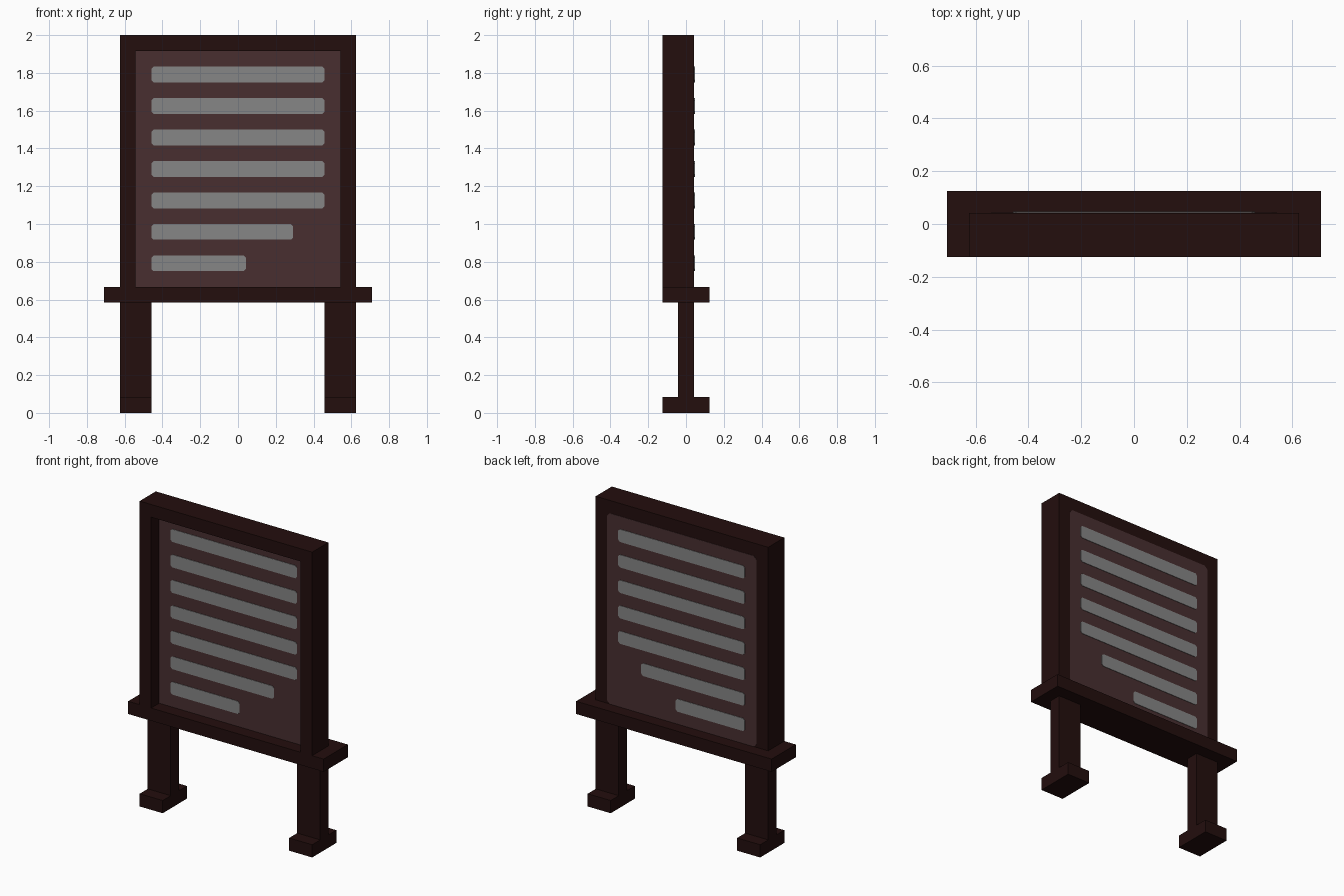
import bpy, bmesh
from mathutils import Vector

cube = bpy.data.objects.get("Cube")
if cube:
    bpy.data.objects.remove(cube, do_unlink=True)

U = 2 / 24  # building module: the board is 24 modules tall


def material(name, srgb):
    lin = [((c / 255 + 0.055) / 1.055) ** 2.4 if c > 10 else c / 255 / 12.92 for c in srgb]
    mat = bpy.data.materials.new(name)
    mat.use_nodes = True
    mat.diffuse_color = (*lin, 1)
    bsdf = mat.node_tree.nodes["Principled BSDF"]
    bsdf.inputs["Base Color"].default_value = (*lin, 1)
    bsdf.inputs["Roughness"].default_value = 0.9
    return mat


DARK = material("dark wood", (35, 14, 13))
PANEL = material("brown panel", (72, 47, 48))
GREY = material("grey lines", (134, 134, 134))


def box(name, mat, x, y, z, chamfer=0):
    """Box between (low, high) limits; chamfer cuts the four edges that run along y."""
    lo, hi = Vector((x[0], y[0], z[0])), Vector((x[1], y[1], z[1]))
    bm = bmesh.new()
    bmesh.ops.create_cube(bm, size=1)
    for v in bm.verts:
        v.co = [(l + h) / 2 + c * (h - l) for l, h, c in zip(lo, hi, v.co)]
    if chamfer:
        edges = [e for e in bm.edges
                 if abs(e.verts[0].co.x - e.verts[1].co.x) < 1e-6
                 and abs(e.verts[0].co.z - e.verts[1].co.z) < 1e-6]
        bmesh.ops.bevel(bm, geom=edges, offset=chamfer, segments=1, affect='EDGES')
    bmesh.ops.recalc_face_normals(bm, faces=bm.faces)
    mesh = bpy.data.meshes.new(name)
    bm.to_mesh(mesh)
    bm.free()
    mesh.materials.append(mat)
    obj = bpy.data.objects.new(name, mesh)
    bpy.context.collection.objects.link(obj)
    return obj


def units(*values):
    return [v * U for v in values]


# Legs, feet and frame stiles, mirrored left and right
for side, s in (("left", 1), ("right", -1)):
    leg_x = sorted(units(s * 5.5, s * 7.5))
    box(side + "_foot", DARK, leg_x, units(-1.5, 1.5), units(0, 1))
    box(side + "_leg", DARK, leg_x, units(-0.5, 0.5), units(1, 7))
    box(side + "_stile", DARK, sorted(units(s * 6.5, s * 7.5)), units(-1.5, 0.5), units(8, 24))

# Shelf and top rail
box("shelf", DARK, units(-8.5, 8.5), units(-1.5, 1.5), units(7, 8))
box("top_rail", DARK, units(-6.5, 6.5), units(-1.5, 0.5), units(23, 24))

# Panel recessed at the front, with a dark back behind a clipped-corner inlay
panel = box("panel", PANEL, units(-6.5, 6.5), units(-0.5, 0.5), units(8, 23))
panel.data.materials.append(DARK)
for face in panel.data.polygons:
    if face.normal.y > 0.5:
        face.material_index = 1
box("back_inlay", PANEL, units(-6.5, 6.5), (0.5 * U - 0.002, 0.5 * U + 0.002), units(8, 23), 0.02)

# Writing lines on both faces
for i, length in enumerate((11, 11, 11, 11, 11, 9, 6)):
    x, z = units(-5.5, -5.5 + length), units(21 - 2 * i, 22 - 2 * i)
    box(f"front_line_{i + 1}", GREY, x, (-0.5 * U - 0.003, -0.5 * U + 0.001), z, 0.012)
    box(f"back_line_{i + 1}", GREY, x, (0.5 * U, 0.5 * U + 0.005), z, 0.012)
